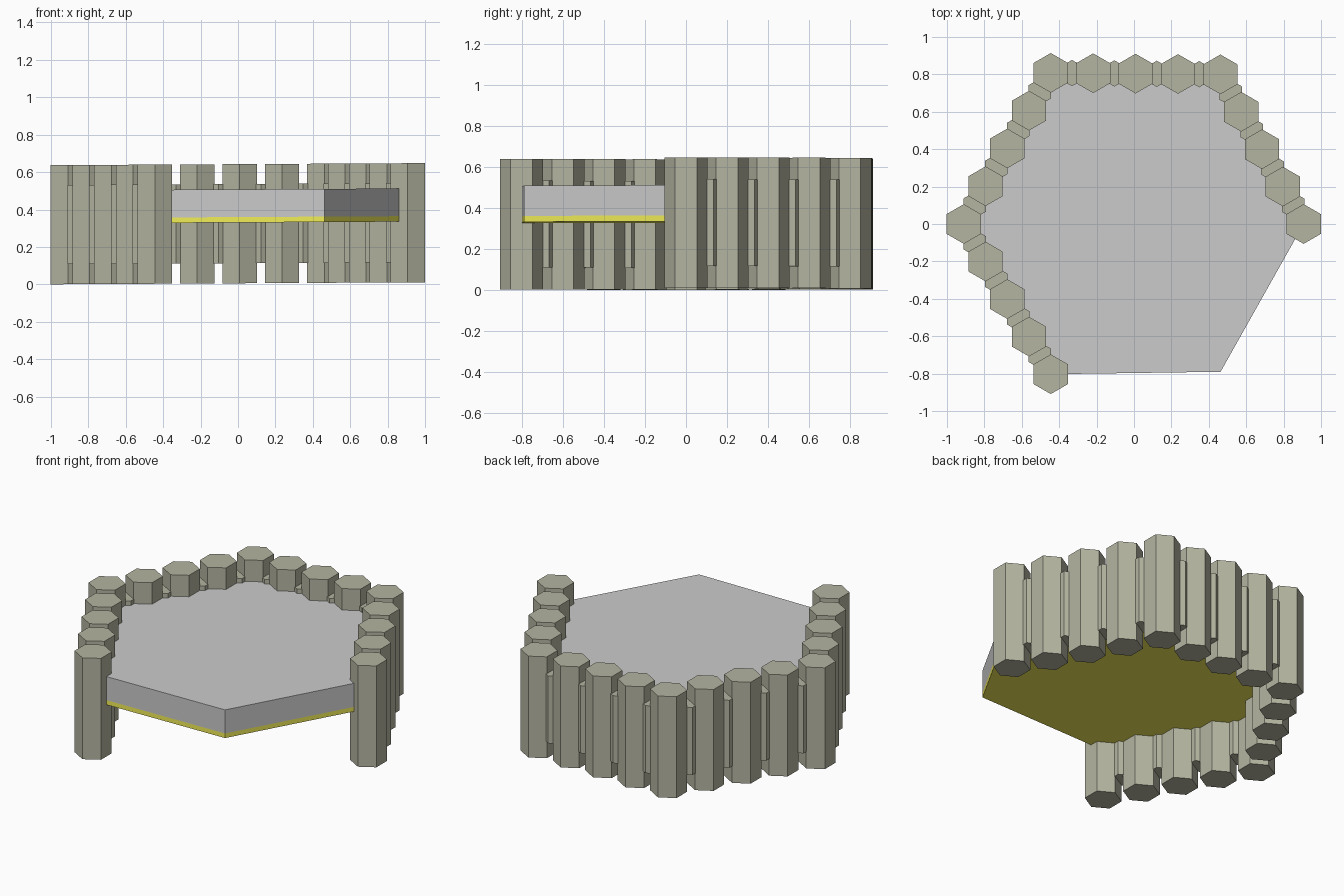
import bpy
import bmesh
from math import cos, sin, pi
from mathutils import Vector

if "Cube" in bpy.data.objects:
    bpy.data.objects.remove(bpy.data.objects["Cube"])

# Outline corners: open front-right corner is last
CORNERS = [Vector(c) for c in ((-0.445, -0.803), (-0.91, 0.0), (-0.445, 0.808),
                               (0.462, 0.80), (0.907, 0.0), (0.463, -0.79))]


def material(name, colour):
    m = bpy.data.materials.new(name)
    m.diffuse_color = (*colour, 1)
    m.use_nodes = True
    m.node_tree.nodes["Principled BSDF"].inputs["Base Color"].default_value = m.diffuse_color
    return m


def prism(name, outline, z0, z1, mat=None):
    """Extrude a flat outline upward; the whole model rises slightly toward +x."""
    bm = bmesh.new()
    face = bm.faces.new([bm.verts.new((x, y, z0)) for x, y in outline])
    top = bmesh.ops.extrude_face_region(bm, geom=[face])["geom"]
    for v in (g for g in top if isinstance(g, bmesh.types.BMVert)):
        v.co.z = z1
    for v in bm.verts:
        v.co.z += 0.0055 * (v.co.x + 1)
    bmesh.ops.recalc_face_normals(bm, faces=bm.faces)
    mesh = bpy.data.meshes.new(name)
    bm.to_mesh(mesh)
    bm.free()
    if mat:
        mesh.materials.append(mat)
    obj = bpy.data.objects.new(name, mesh)
    bpy.context.collection.objects.link(obj)
    return obj


def hexagon(centre, radius):
    # points toward +y and -y
    return [(centre.x + radius * cos(pi / 6 + i * pi / 3),
             centre.y + radius * sin(pi / 6 + i * pi / 3)) for i in range(6)]


olive = material("olive_stone", (0.46, 0.46, 0.36))
yellow = material("yellow_underside", (0.90, 0.86, 0.10))

# Hexagonal floor slab with a thin yellow base layer
prism("floor_slab", CORNERS, 0.354, 0.502)
prism("floor_base_layer", CORNERS, 0.325, 0.354, yellow)

# Four walls, five posts along each with shared corner posts
posts = [CORNERS[0]]
for a, b in zip(CORNERS[:4], CORNERS[1:5]):
    posts += [a.lerp(b, i / 4) for i in range(1, 5)]
for p in posts:
    prism("wall_post", hexagon(p, 0.106), 0.0, 0.637, olive)

# Shorter, thinner connectors filling the gaps between posts
for a, b in zip(posts, posts[1:]):
    prism("wall_connector", hexagon((a + b) / 2, 0.07), 0.107, 0.531, olive)
